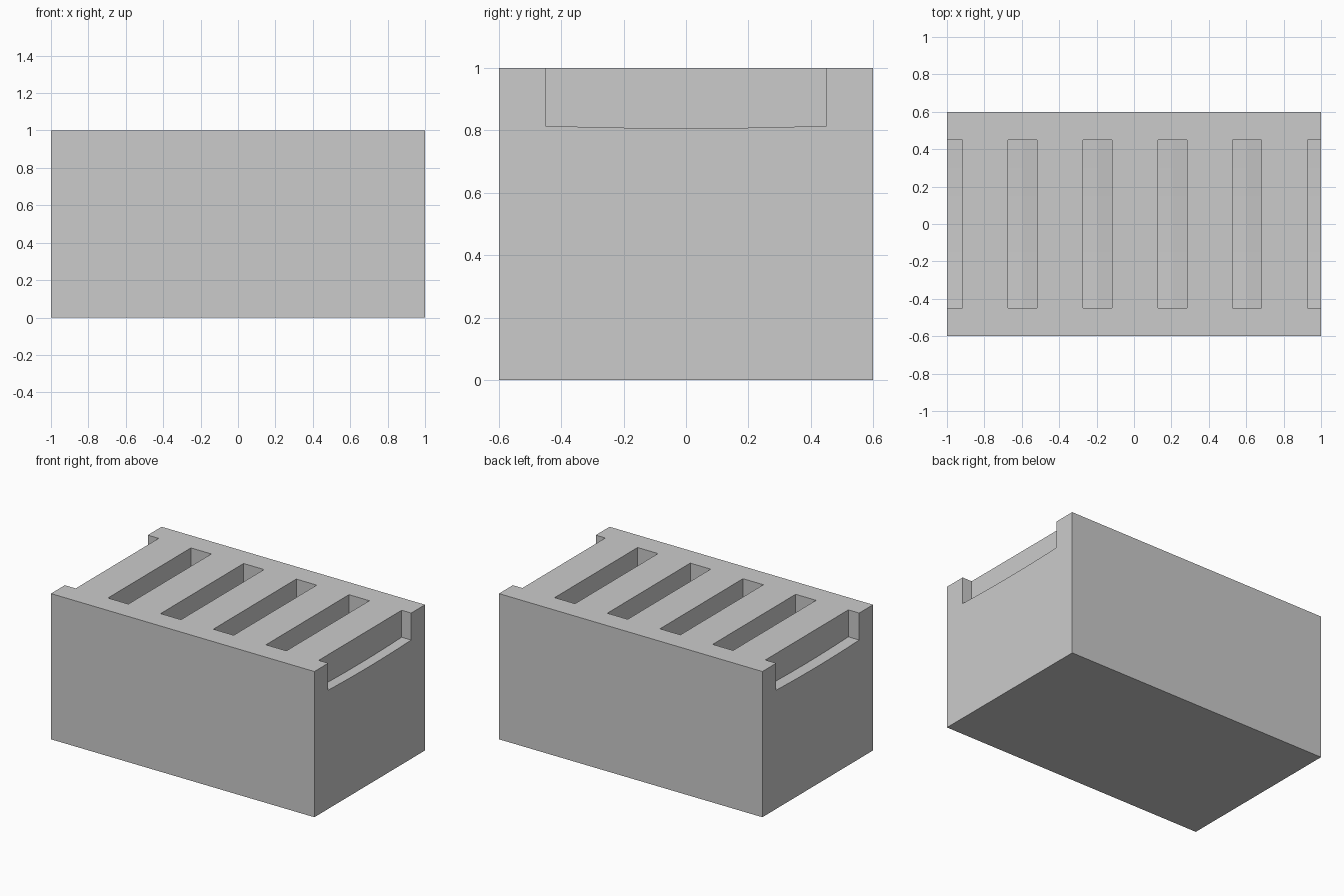
import bpy, bmesh

if "Cube" in bpy.data.objects:
    bpy.data.objects.remove(bpy.data.objects["Cube"])

SLOT_W, SLOT_HALF_L = 0.155, 0.45


def add_object(name, bm):
    bmesh.ops.recalc_face_normals(bm, faces=bm.faces)
    mesh = bpy.data.meshes.new(name)
    bm.to_mesh(mesh)
    bm.free()
    obj = bpy.data.objects.new(name, mesh)
    bpy.context.collection.objects.link(obj)
    return obj


def add_slot(bm, x, drop):
    """Slot cutter: floor sags gently along y, right half slopes down by drop."""
    h = SLOT_W / 2
    rings = []
    for i in range(7):
        t = i / 3 - 1
        z = 0.807 + 0.008 * t * t
        profile = [(x - h, 1.1), (x - h, z), (x, z), (x + h, z - drop), (x + h, 1.1)]
        rings.append([bm.verts.new((px, t * SLOT_HALF_L, pz)) for px, pz in profile])
    for a, b in zip(rings, rings[1:]):
        for j in range(5):
            k = (j + 1) % 5
            # floor quads are split so that every face is planar
            bm.faces.new((a[j], a[k], b[k]))
            bm.faces.new((a[j], b[k], b[j]))
    bm.faces.new(rings[0])
    bm.faces.new(rings[-1])


# Solid block
bm = bmesh.new()
bmesh.ops.create_cube(bm, size=1)
for v in bm.verts:
    v.co = (v.co.x * 2, v.co.y * 1.2, v.co.z + 0.5)
block = add_object("slotted_block", bm)

# Row of slots, the outer two open through the end faces
bm = bmesh.new()
for i in range(6):
    add_slot(bm, -0.995 + 0.4 * i, 0.014 if 0 < i < 5 else 0.0)
cutter = add_object("slot_cutter", bm)
cutter.hide_render = True
cutter.hide_set(True)

cut = block.modifiers.new("slots", 'BOOLEAN')
cut.operation = 'DIFFERENCE'
cut.solver = 'EXACT'
cut.object = cutter
